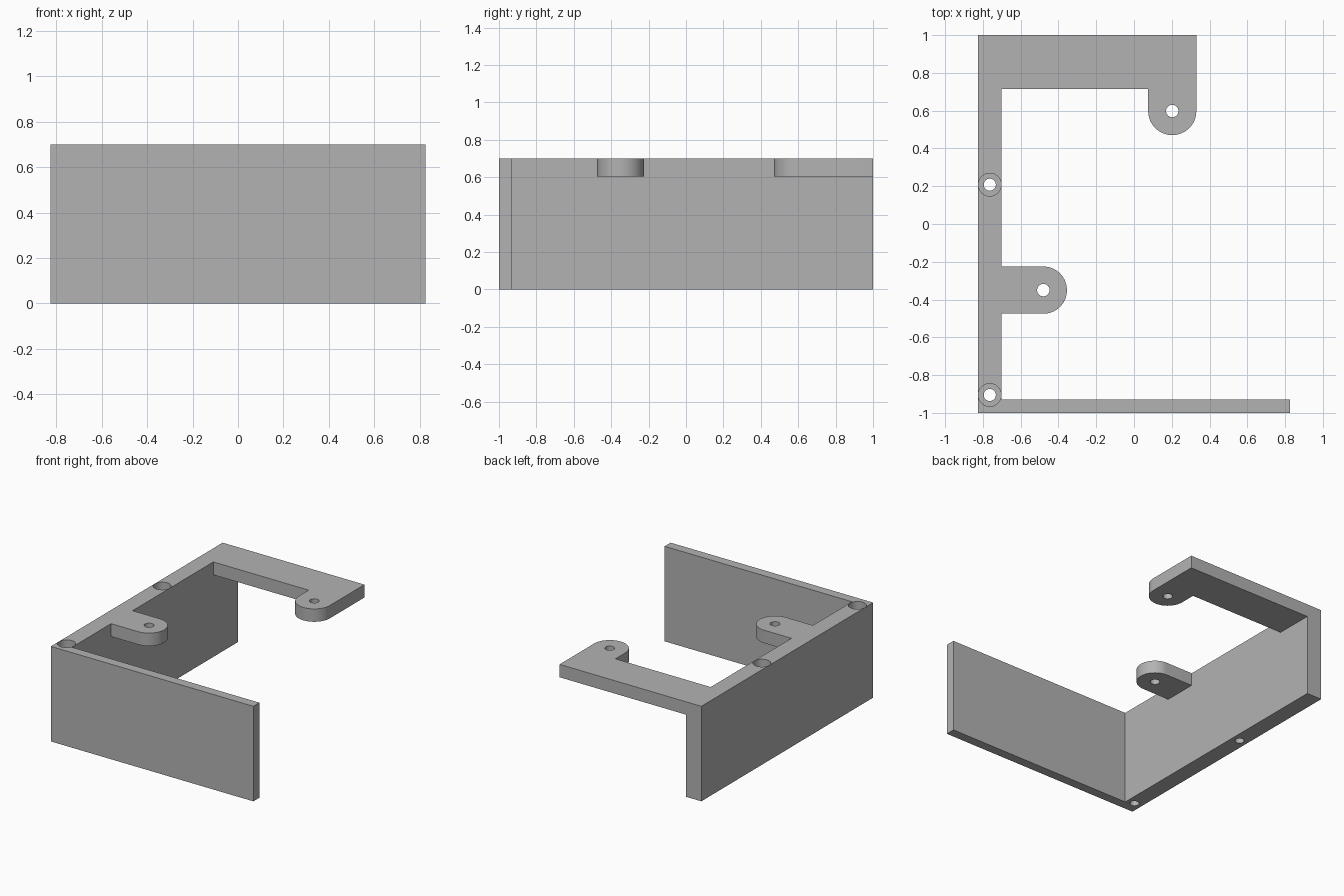
import bpy
import bmesh
import math

if "Cube" in bpy.data.objects:
    bpy.data.objects.remove(bpy.data.objects["Cube"])

grey = bpy.data.materials.new("mid grey")
grey.diffuse_color = (0.45, 0.45, 0.45, 1)
grey.use_nodes = True
grey.node_tree.nodes["Principled BSDF"].inputs["Base Color"].default_value = grey.diffuse_color

TOP, LUG_BOTTOM = 0.70, 0.605
WALL_OUT, WALL_IN = -0.825, -0.702


def arc(cx, cy, r, start, end, steps=32):
    """Points along an arc, angles in degrees."""
    angles = [math.radians(start + (end - start) * i / steps) for i in range(steps + 1)]
    return [(cx + r * math.cos(a), cy + r * math.sin(a)) for a in angles]


def extrude(name, outline, z0, z1):
    """Upright prism from a plan outline."""
    bm = bmesh.new()
    face = bm.faces.new([bm.verts.new((x, y, z0)) for x, y in outline])
    new = bmesh.ops.extrude_face_region(bm, geom=[face])["geom"]
    verts = [v for v in new if isinstance(v, bmesh.types.BMVert)]
    bmesh.ops.translate(bm, verts=verts, vec=(0, 0, z1 - z0))
    bmesh.ops.recalc_face_normals(bm, faces=bm.faces)
    mesh = bpy.data.meshes.new(name)
    bm.to_mesh(mesh)
    bm.free()
    mesh.materials.append(grey)
    obj = bpy.data.objects.new(name, mesh)
    bpy.context.collection.objects.link(obj)
    return obj


def combine(target, tool, operation):
    """Apply a boolean and remove the tool."""
    mod = target.modifiers.new("boolean", "BOOLEAN")
    mod.object, mod.operation, mod.solver = tool, operation, "EXACT"
    bpy.context.view_layer.objects.active = target
    bpy.ops.object.modifier_apply(modifier=mod.name)
    bpy.data.objects.remove(tool)


def drill(target, x, y, r, z0, z1):
    combine(target, extrude("drill", arc(x, y, r, 0, 348.75, 31), z0, z1), "DIFFERENCE")


# Side wall and thin front wall in one L-shaped prism
bracket = extrude("bracket", [
    (WALL_OUT, -1), (0.825, -1), (0.825, -0.93), (WALL_IN, -0.93),
    (WALL_IN, 1), (WALL_OUT, 1)], 0, TOP)

# Rear flange ending in a rounded lug
flange = extrude("rear_flange", [
    (WALL_OUT, 1), (WALL_OUT, 0.715), (0.075, 0.715)]
    + arc(0.2025, 0.598, 0.1275, 180, 360) + [(0.33, 1)], LUG_BOTTOM, TOP)
combine(bracket, flange, "UNION")

# Rounded lug on the side wall
lug = extrude("side_lug", [(-0.76, -0.475)]
              + arc(-0.48, -0.35, 0.125, -90, 90) + [(-0.76, -0.225)], LUG_BOTTOM, TOP)
combine(bracket, lug, "UNION")

# Lug holes
for x, y in [(0.2025, 0.598), (-0.48, -0.35)]:
    drill(bracket, x, y, 0.033, 0.5, 0.8)

# Counterbored screw holes down through the side wall
for y in (0.208, -0.905):
    drill(bracket, -0.7635, y, 0.032, -0.1, 0.8)
    drill(bracket, -0.7635, y, 0.0605, 0.35, 0.8)

# Smooth round surfaces, crisp edges
bracket.select_set(True)
bpy.context.view_layer.objects.active = bracket
bpy.ops.object.shade_smooth_by_angle(angle=math.radians(30))
